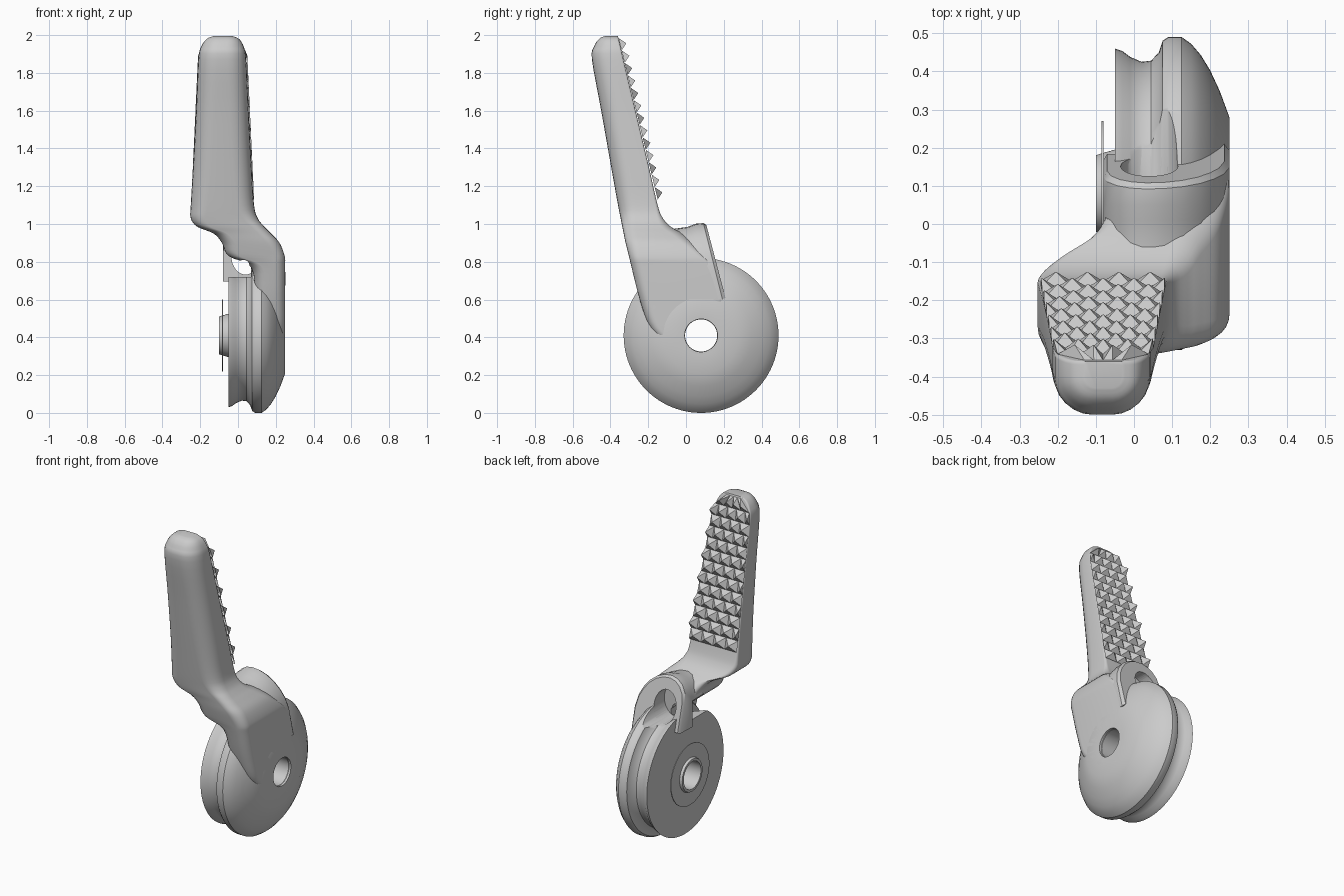
import bpy, bmesh, math
from mathutils import Vector

if "Cube" in bpy.data.objects:
    bpy.data.objects.remove(bpy.data.objects["Cube"])

CY, CZ = 0.08, 0.41   # pivot axis (runs along x)


def make(name, verts, faces, angle=35):
    me = bpy.data.meshes.new(name)
    me.from_pydata([tuple(v) for v in verts], [], faces)
    bm = bmesh.new()
    bm.from_mesh(me)
    bmesh.ops.remove_doubles(bm, verts=bm.verts, dist=1e-5)
    bmesh.ops.recalc_face_normals(bm, faces=bm.faces)
    bm.to_mesh(me)
    bm.free()
    ob = bpy.data.objects.new(name, me)
    bpy.context.collection.objects.link(ob)
    if angle:
        smooth(ob, angle)
    return ob


def activate(ob):
    bpy.ops.object.select_all(action='DESELECT')
    ob.select_set(True)
    bpy.context.view_layer.objects.active = ob


def smooth(ob, angle=35):
    activate(ob)
    bpy.ops.object.shade_smooth_by_angle(angle=math.radians(angle))


def lathe(name, prof, n=96):
    """Revolve a closed (x, radius) profile about the pivot axis."""
    m = len(prof)
    verts = [(x, CY + r * math.cos(2 * math.pi * i / n), CZ + r * math.sin(2 * math.pi * i / n))
             for i in range(n) for x, r in prof]
    faces = [(i * m + j, i * m + (j + 1) % m, (i + 1) % n * m + (j + 1) % m, (i + 1) % n * m + j)
             for i in range(n) for j in range(m)]
    return make(name, verts, faces)


def rounded_rect(z, x0, x1, y0, y1, rf, rb, k=6):
    """Section in a z plane: rf rounds the front corners, rb the back ones."""
    lim = 0.49 * min(x1 - x0, y1 - y0)
    rf, rb = min(rf, lim * 1.3), min(rb, lim * 0.7)
    out = []
    for cx, cy, r, a0 in ((x0 + rf, y0 + rf, rf, 180), (x1 - rf, y0 + rf, rf, 270),
                          (x1 - rb, y1 - rb, rb, 0), (x0 + rb, y1 - rb, rb, 90)):
        for i in range(k + 1):
            a = math.radians(a0 + 90 * i / k)
            out.append((cx + r * math.cos(a), cy + r * math.sin(a), z))
    return out


def catmull(rows, steps=4):
    out = []
    for i in range(len(rows) - 1):
        p = [rows[max(0, min(len(rows) - 1, i + d))] for d in (-1, 0, 1, 2)]
        for s in range(steps):
            t = s / steps
            out.append([0.5 * (2 * b + (c - a) * t + (2 * a - 5 * b + 4 * c - d) * t * t
                               + (3 * b - a - 3 * c + d) * t ** 3) for a, b, c, d in zip(*p)])
    return out + [list(rows[-1])]


def loft(name, rings):
    m = len(rings[0])
    verts = [v for r in rings for v in r]
    faces = [(i * m + j, i * m + (j + 1) % m, (i + 1) * m + (j + 1) % m, (i + 1) * m + j)
             for i in range(len(rings) - 1) for j in range(m)]
    faces += [tuple(range(m)), tuple(range(len(verts) - m, len(verts)))]
    return make(name, verts, faces)


def cylinder(name, r, depth, loc, rot):
    bpy.ops.mesh.primitive_cylinder_add(vertices=48, radius=r, depth=depth, location=loc, rotation=rot)
    ob = bpy.context.object
    ob.name = name
    return ob


def cut(ob, *cutters):
    for c in cutters:
        md = ob.modifiers.new("cut", 'BOOLEAN')
        md.object, md.operation, md.solver = c, 'DIFFERENCE', 'EXACT'
        activate(ob)
        bpy.ops.object.modifier_apply(modifier=md.name)
    smooth(ob)


# Grooved pulley with domed outer side, hub boss and bore
pulley = lathe("pulley", [
    (-0.10, 0.085), (-0.10, 0.10), (-0.085, 0.105), (-0.05, 0.115), (-0.05, 0.38), (-0.03, 0.373),
    (-0.01, 0.358), (0.02, 0.345), (0.045, 0.348), (0.065, 0.37), (0.075, 0.40), (0.09, 0.41),
    (0.125, 0.41), (0.15, 0.392), (0.175, 0.363), (0.2, 0.322), (0.225, 0.268), (0.25, 0.2),
    (0.25, 0.1), (0.235, 0.085)])

# Thin washer against the inner face
lathe("washer", [(-0.085, 0.1), (-0.085, 0.19), (-0.08, 0.19), (-0.08, 0.1)])

# Lever: grip that cranks sideways into the pivot arm (z, x0, x1, y0, y1, rf, rb)
sections = [
    (1.995, -0.13, -0.03, -0.43, -0.36, 0.03, 0.01),
    (1.98, -0.165, 0.005, -0.46, -0.357, 0.06, 0.01),
    (1.94, -0.195, 0.03, -0.487, -0.347, 0.09, 0.01),
    (1.87, -0.21, 0.043, -0.498, -0.331, 0.10, 0.01),
    (1.6, -0.222, 0.056, -0.449, -0.267, 0.10, 0.01),
    (1.3, -0.238, 0.072, -0.396, -0.196, 0.10, 0.01),
    (1.1, -0.25, 0.085, -0.36, -0.15, 0.09, 0.015),
    (1.03, -0.25, 0.105, -0.346, -0.122, 0.08, 0.03),
    (0.985, -0.215, 0.14, -0.337, -0.08, 0.07, 0.05),
    (0.95, -0.13, 0.175, -0.33, -0.02, 0.07, 0.06),
    (0.90, -0.085, 0.22, -0.32, 0.04, 0.07, 0.06),
    (0.83, -0.05, 0.247, -0.302, 0.11, 0.06, 0.05),
    (0.77, 0.07, 0.25, -0.288, 0.155, 0.06, 0.04),
    (0.6, 0.09, 0.25, -0.245, 0.2, 0.06, 0.03),
    (0.45, 0.10, 0.25, -0.19, 0.21, 0.05, 0.03),
    (0.36, 0.10, 0.25, -0.11, 0.21, 0.05, 0.03),
    (0.26, 0.10, 0.25, -0.03, 0.17, 0.05, 0.03)]
lever = loft("lever", [rounded_rect(*s) for s in catmull(sections)])

# Arched cable housing with a sloping back face
arch = [(-0.08, 0.7), (-0.08, 0.88), (-0.07, 0.93), (-0.045, 0.97), (-0.01, 0.995), (0.03, 1.005),
        (0.08, 1.0), (0.13, 0.98), (0.175, 0.945), (0.21, 0.9), (0.235, 0.85), (0.25, 0.78),
        (0.25, 0.6), (0.1, 0.6), (0.1, 0.7)]
back = lambda z: 0.105 + (1.0 - z) * 0.25
housing = loft("cable_housing", [
    [(x, -0.06, z - 0.03) for x, z in arch],
    [(x, 0.01, z - 0.02) for x, z in arch],
    [(x, 0.05, z - 0.004) for x, z in arch],
    [(x, back(z) - 0.012, z) for x, z in arch],
    [(0.06 + (x - 0.06) * 0.93, back(z) + 0.004, 0.8 + (z - 0.8) * 0.95) for x, z in arch]])

# Cutters: pivot bore, cable pocket, cable hole, pulley notch
bore = cylinder("bore_cutter", 0.087, 1.0, (0.2, CY, CZ), (0, math.pi / 2, 0))
pocket = cylinder("pocket_cutter", 0.075, 0.3, (0.04, 0.2, 0.83), (math.pi / 2, 0, 0))
pocket.scale = (1, 1.3, 1)
hole = cylinder("hole_cutter", 0.03, 0.8, (0.03, 0, 0.78), (math.pi / 2, 0, 0))


def box(name, lo, hi):
    bpy.ops.mesh.primitive_cube_add(size=1, location=[(a + b) / 2 for a, b in zip(lo, hi)])
    ob = bpy.context.object
    ob.name = name
    ob.scale = [b - a for a, b in zip(lo, hi)]
    return ob


notch = box("notch_cutter", (-0.3, -0.2, 0.72), (0.07, 0.06, 0.86))
under = box("underside_cutter", (-0.3, -0.2, 0.5), (0.07, 0.05, 0.86))
bpy.context.view_layer.update()
cut(lever, bore, pocket, hole)
cut(housing, pocket, hole, under)
cut(pulley, notch, pocket)
for c in (bore, pocket, hole, notch, under):
    bpy.data.objects.remove(c)

# Grip texture: staggered pyramids on the sloping back face
rows, cols = 13, 4
A, B = Vector((0, -0.15, 1.13)), Vector((0, -0.357, 1.985))
normal = Vector((0, 0.972, 0.235))
verts, faces = [], []


def pad(u, v):
    """u across and v along the pad, both 0..1."""
    p = A.lerp(B, v)
    half = 0.166 - 0.04 * v
    if v > 0.87:
        half *= math.sqrt(max(0.15, 1 - ((v - 0.87) / 0.14) ** 2))
    p.x = -0.081 + half * (2 * min(1, max(0, u)) - 1)
    return p


for r in range(rows):
    for c in range(cols + r % 2):
        u0 = (c - 0.5 * (r % 2)) / cols
        u1, um = u0 + 1 / cols, u0 + 0.5 / cols
        v0, v1 = r / rows, (r + 1) / rows
        n = len(verts)
        verts += [pad(u0, v0), pad(um, v0), pad(u1, v0), pad(u1, v1), pad(um, v1), pad(u0, v1),
                  pad(um, v0 + 0.45 / rows) + normal * 0.033]
        faces += [(n + i, n + (i + 1) % 6, n + 6) for i in range(6)]
make("grip_texture", verts, faces, angle=0)
